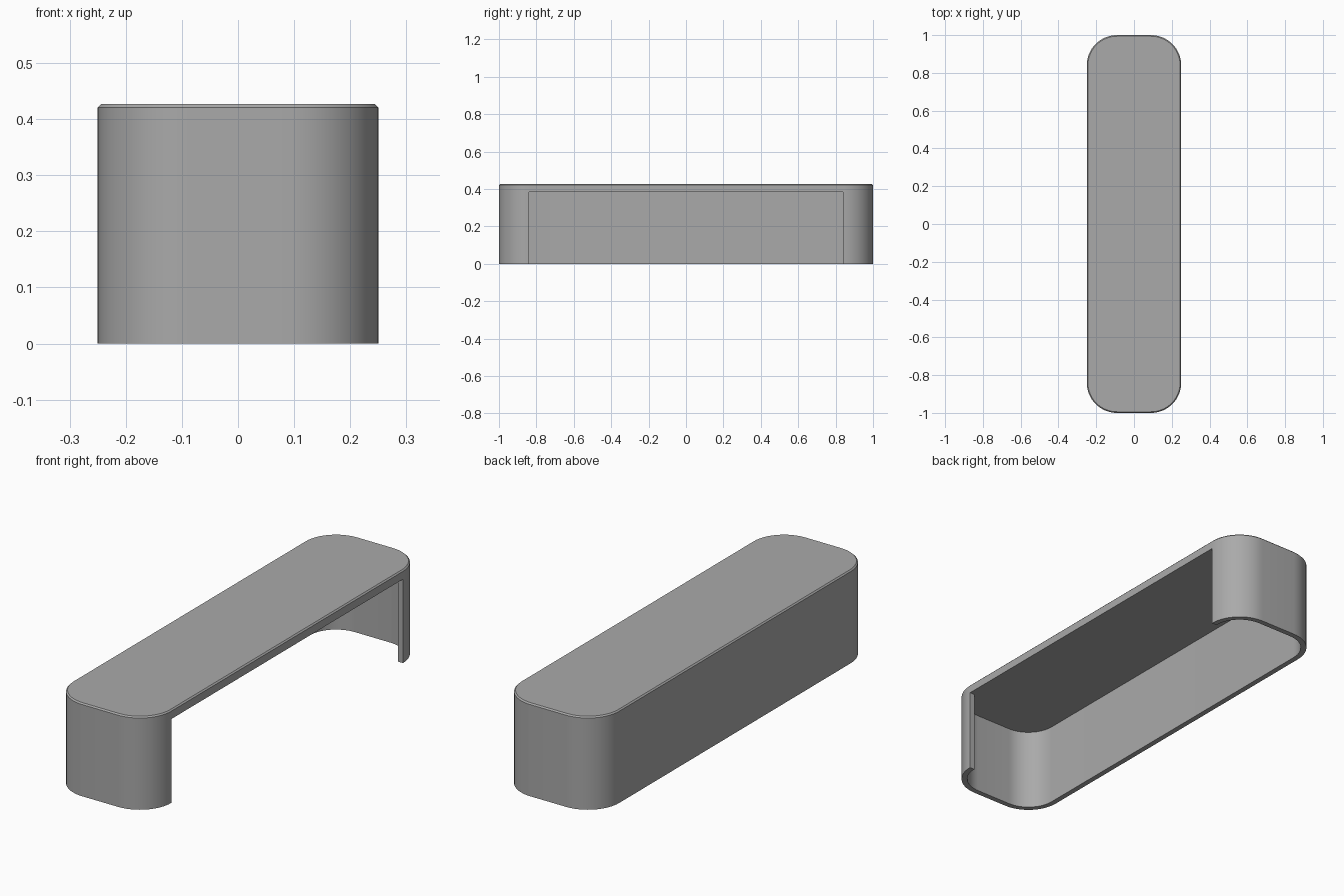
import bpy
import bmesh
from math import cos, sin, radians

if "Cube" in bpy.data.objects:
    bpy.data.objects.remove(bpy.data.objects["Cube"], do_unlink=True)

HALF_X, HALF_Y = 0.25, 1.0
HEIGHT, CEILING = 0.427, 0.385
RADIUS, WALL, CHAMFER = 0.16, 0.025, 0.006
STEPS = 16

# Plain grey material
grey = bpy.data.materials.new("plain_grey")
grey.use_nodes = True
colour = (0.4, 0.4, 0.4, 1)
grey.diffuse_color = colour
grey.node_tree.nodes["Principled BSDF"].inputs["Base Color"].default_value = colour

bm = bmesh.new()


def ring(inset, z):
    """Rounded rectangle, running from the back to the front of the open +x side."""
    verts = []
    for corner, (sx, sy) in enumerate(((1, 1), (-1, 1), (-1, -1), (1, -1))):
        for i in range(STEPS + 1):
            a = radians(90 * (corner + i / STEPS))
            r = RADIUS - inset
            verts.append(bm.verts.new((sx * (HALF_X - RADIUS) + r * cos(a),
                                       sy * (HALF_Y - RADIUS) + r * sin(a), z)))
    return verts


def bridge(a, b, closed=False):
    n = len(a)
    for i in range(n if closed else n - 1):
        j = (i + 1) % n
        bm.faces.new((a[i], a[j], b[j], b[i]))


outer_foot = ring(0, 0)
outer_mid = ring(0, CEILING)
outer_rim = ring(0, HEIGHT - CHAMFER)
top = ring(CHAMFER, HEIGHT)
inner_foot = ring(WALL, 0)
inner_top = ring(WALL, CEILING)

# Wall, open along one long side
bridge(outer_foot, outer_mid)
bridge(inner_foot, outer_foot)
bridge(inner_top, inner_foot)
for k in (0, -1):
    bm.faces.new((outer_foot[k], outer_mid[k], inner_top[k], inner_foot[k]))

# Lid with a chamfered rim and flat ceiling
bridge(outer_mid, outer_rim, True)
bridge(outer_rim, top, True)
bm.faces.new(top)
bm.faces.new([outer_mid[0]] + inner_top + [outer_mid[-1]])

bmesh.ops.recalc_face_normals(bm, faces=bm.faces[:])
mesh = bpy.data.meshes.new("open_sided_cover")
bm.to_mesh(mesh)
bm.free()
mesh.materials.append(grey)

cover = bpy.data.objects.new("open_sided_cover", mesh)
bpy.context.collection.objects.link(cover)
bpy.ops.object.select_all(action="DESELECT")
cover.select_set(True)
bpy.context.view_layer.objects.active = cover
bpy.ops.object.shade_smooth_by_angle(angle=radians(30))
